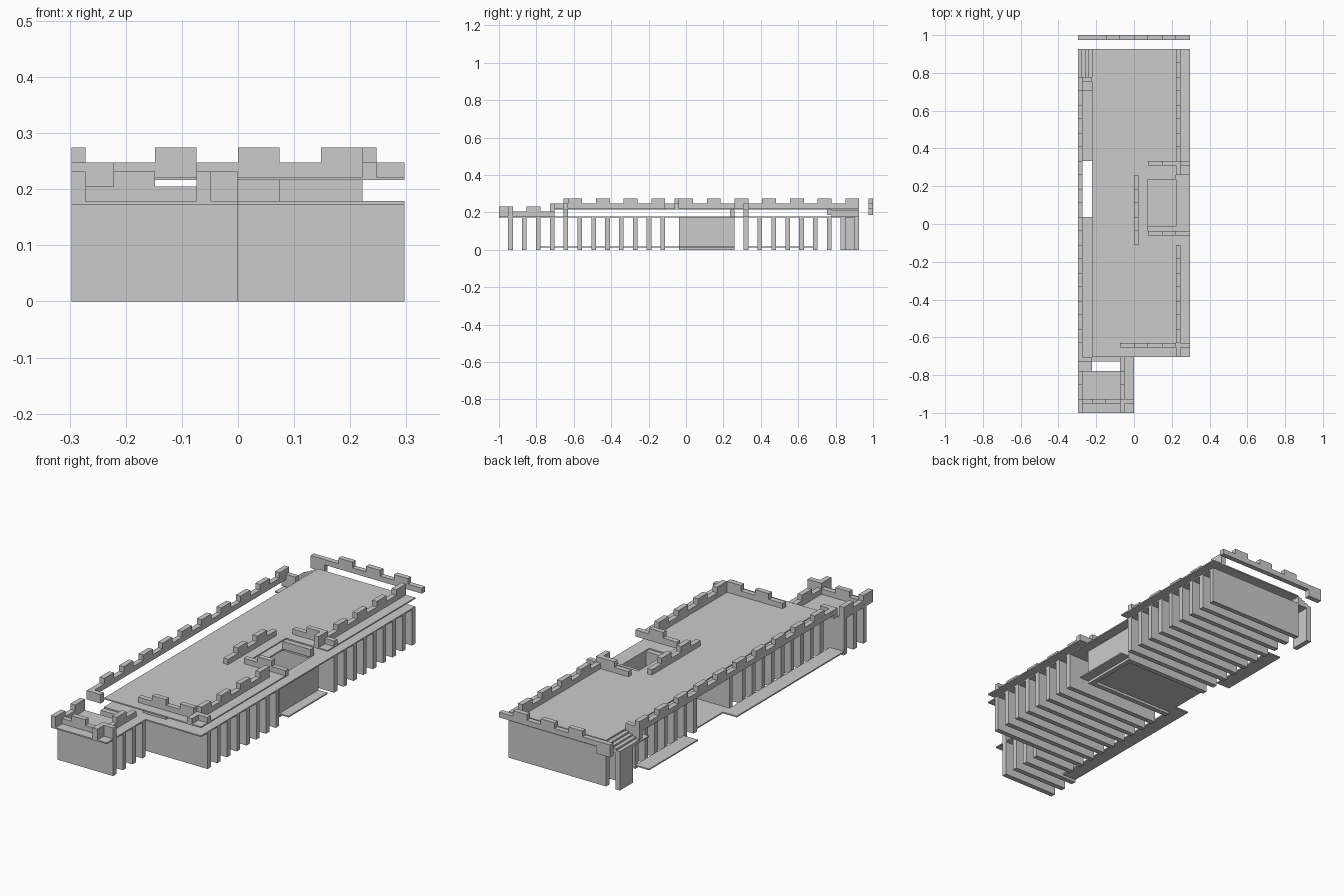
import bpy

if "Cube" in bpy.data.objects:
    bpy.data.objects.remove(bpy.data.objects["Cube"])

U = 2 / 27            # grid module
T = U / 3             # wall thickness
X0, Y0 = -4 * U, -1.0
LOW, LOW_TOP = 0.1728, 0.179      # lower deck
UP, UP_TOP = 0.216, 0.2222        # upper deck


def X(i): return X0 + i * U
def Y(k): return Y0 + k * U


def box(name, x0, x1, y0, y1, z0, z1):
    v = [(x, y, z) for z in (z0, z1) for x, y in ((x0, y0), (x1, y0), (x1, y1), (x0, y1))]
    f = [(3, 2, 1, 0), (4, 5, 6, 7), (0, 1, 5, 4), (1, 2, 6, 5), (2, 3, 7, 6), (3, 0, 4, 7)]
    me = bpy.data.meshes.new(name)
    me.from_pydata(v, [], f)
    ob = bpy.data.objects.new(name, me)
    bpy.context.collection.objects.link(ob)
    return ob


def parapet(name, axis, pos, a, b, z, odd):
    """Battlement from module a to b; merlons on the odd or even modules."""
    def part(n, s, e, z0, z1):
        if axis == 'x':
            box(n, X(s), X(e), pos, pos + T, z0, z1)
        else:
            box(n, pos, pos + T, Y(s), Y(e), z0, z1)
    part(name + "_base", a, b, z, z + 0.0255)
    for i in range(a, b):
        if i % 2 == odd:
            part(name + "_merlon", i, i + 1, z + 0.0255, z + 0.0525)


# cross walls
for k in range(1, 4):
    box("front_cross_wall", X(0), X(4), Y(k) - T, Y(k), 0, LOW)
box("link_cross_wall", X(1), X(4), Y(4) - T, Y(4), 0, LOW)
for k in list(range(5, 13)) + list(range(18, 27)):
    box("cross_wall", X(1), X(8), Y(k) - T, Y(k), 0, LOW)
box("corner_wall", X(0), X(0) + T, Y(25) - T, Y(26), 0, LOW)

# ground floors
box("side_floor_front", X(0), X(1), Y(3), Y(14), 0.0125, 0.0187)
box("side_floor_back", X(0), X(1), Y(18), Y(23), 0.0125, 0.0187)
box("gate_floor", X(1), X(8), Y(13), Y(17), 0.0125, 0.0187)

# gatehouse walls
box("gate_wall", X(7), X(7) + T, Y(13), Y(17), 0, LOW)
box("gate_south_wall", X(1), X(7), Y(13), Y(13) + T, 0, LOW)
box("gate_north_wall", X(1), X(7), Y(17) - T, Y(17), 0, LOW)

# lower deck
box("front_deck", X(0), X(4), Y(0), Y(3), LOW, LOW_TOP)
box("front_deck_link", X(3), X(4), Y(3), Y(4), LOW, LOW_TOP)
box("lower_deck_south", X(1), X(8), Y(4), Y(13), LOW, LOW_TOP)
box("lower_deck_middle", X(1), X(5), Y(13), Y(17), LOW, LOW_TOP)
box("lower_deck_ledge", X(7), X(8), Y(13), Y(17), LOW, LOW_TOP)
box("lower_deck_north", X(1), X(8), Y(17), Y(26), LOW, LOW_TOP)
box("stair_landing", X(0), X(1), Y(23), Y(26), LOW, LOW_TOP)

# upper deck around the gate opening
box("upper_deck_south", X(1), X(8), Y(4), Y(13), UP, UP_TOP)
box("upper_deck_middle", X(1), X(5), Y(13), Y(17), UP, UP_TOP)
box("upper_deck_north", X(1), X(8), Y(17), Y(26), UP, UP_TOP)

# corner stair
for i in range(4):
    box("stair_step", X(i / 4), X((i + 1) / 4), Y(24), Y(26),
        LOW_TOP, LOW_TOP + (i + 1) * (UP_TOP - LOW_TOP) / 5)

# front battlements
parapet("front_parapet", 'x', Y(1) - T, 0, 4, LOW_TOP, 1)
parapet("front_right_parapet", 'y', X(3), 0, 4, LOW_TOP, 0)
parapet("front_left_parapet", 'y', X(0), 0, 3, LOW_TOP, 0)

# upper battlements
parapet("left_parapet", 'y', X(0), 4, 24, UP_TOP, 1)
parapet("right_parapet_south", 'y', X(7), 4, 12, UP_TOP, 1)
parapet("right_parapet_north", 'y', X(7), 17, 26, UP_TOP, 1)
parapet("inner_parapet", 'y', X(4), 12, 17, UP_TOP, 1)
parapet("south_parapet", 'x', Y(5) - T, 3, 8, UP_TOP, 0)
parapet("gate_parapet_south", 'x', Y(13) - T, 5, 8, UP_TOP, 0)
parapet("gate_parapet_north", 'x', Y(18) - T, 5, 8, UP_TOP, 0)
parapet("back_parapet", 'x', Y(27) - T, 1, 8, UP_TOP, 0)
box("back_parapet_end", X(0), X(1), Y(27) - T, Y(27), 0.187, 0.2477)
box("left_return_front", X(0), X(1), Y(4) - T, Y(4), 0.205, 0.2477)
box("left_return_back", X(0), X(1), Y(24) - T, Y(24), 0.187, 0.2477)

# small blocks between the decks
for k in (5, 18):
    box("deck_support", X(4), X(5), Y(k) - T, Y(k), LOW_TOP, UP)
box("gate_upstand", X(5), X(7), Y(17) - T, Y(17), LOW_TOP, UP)
box("link_curb", X(3) + T, X(4), Y(5) - T, Y(5), LOW_TOP, LOW_TOP + 0.0255)
